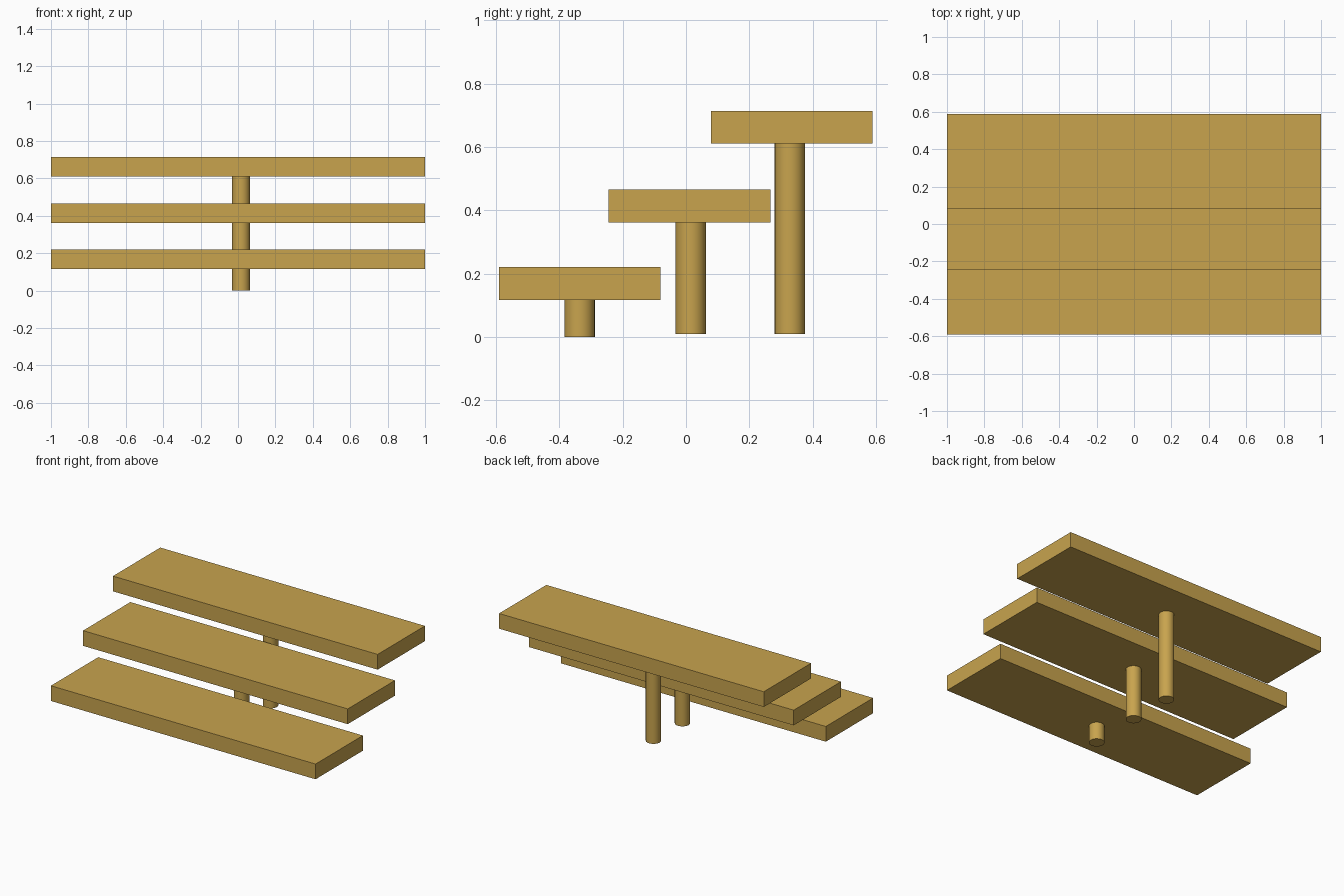
import bpy

if "Cube" in bpy.data.objects:
    bpy.data.objects.remove(bpy.data.objects["Cube"])

wood = bpy.data.materials.new("golden wood")
wood.diffuse_color = (0.58, 0.37, 0.076, 1)
wood.use_nodes = True
wood.node_tree.nodes["Principled BSDF"].inputs["Base Color"].default_value = wood.diffuse_color


def finish(name):
    ob = bpy.context.object
    ob.name = name
    ob.data.materials.append(wood)
    return ob


def add_tread(name, y, z0, z1):
    bpy.ops.mesh.primitive_cube_add(size=1, location=(0, y, (z0 + z1) / 2))
    ob = finish(name)
    ob.scale = (2.0, 0.51, z1 - z0)
    bpy.ops.object.transform_apply(location=False, rotation=False, scale=True)


def add_post(name, y, z0, z1):
    bpy.ops.mesh.primitive_cylinder_add(
        vertices=32, radius=0.048, depth=z1 - z0,
        location=(0.016, y, (z0 + z1) / 2))
    finish(name)
    bpy.ops.object.shade_smooth_by_angle()


# three rising steps: tread centre y, post y, post base, tread bottom, tread top
steps = [
    ("lower", -0.336, -0.336, 0.0, 0.117, 0.221),
    ("middle", 0.011, 0.015, 0.009, 0.361, 0.465),
    ("upper", 0.334, 0.328, 0.009, 0.610, 0.714),
]
for label, ty, py, base, z0, z1 in steps:
    add_tread(label + "_tread", ty, z0, z1)
    add_post(label + "_post", py, base, z0)
